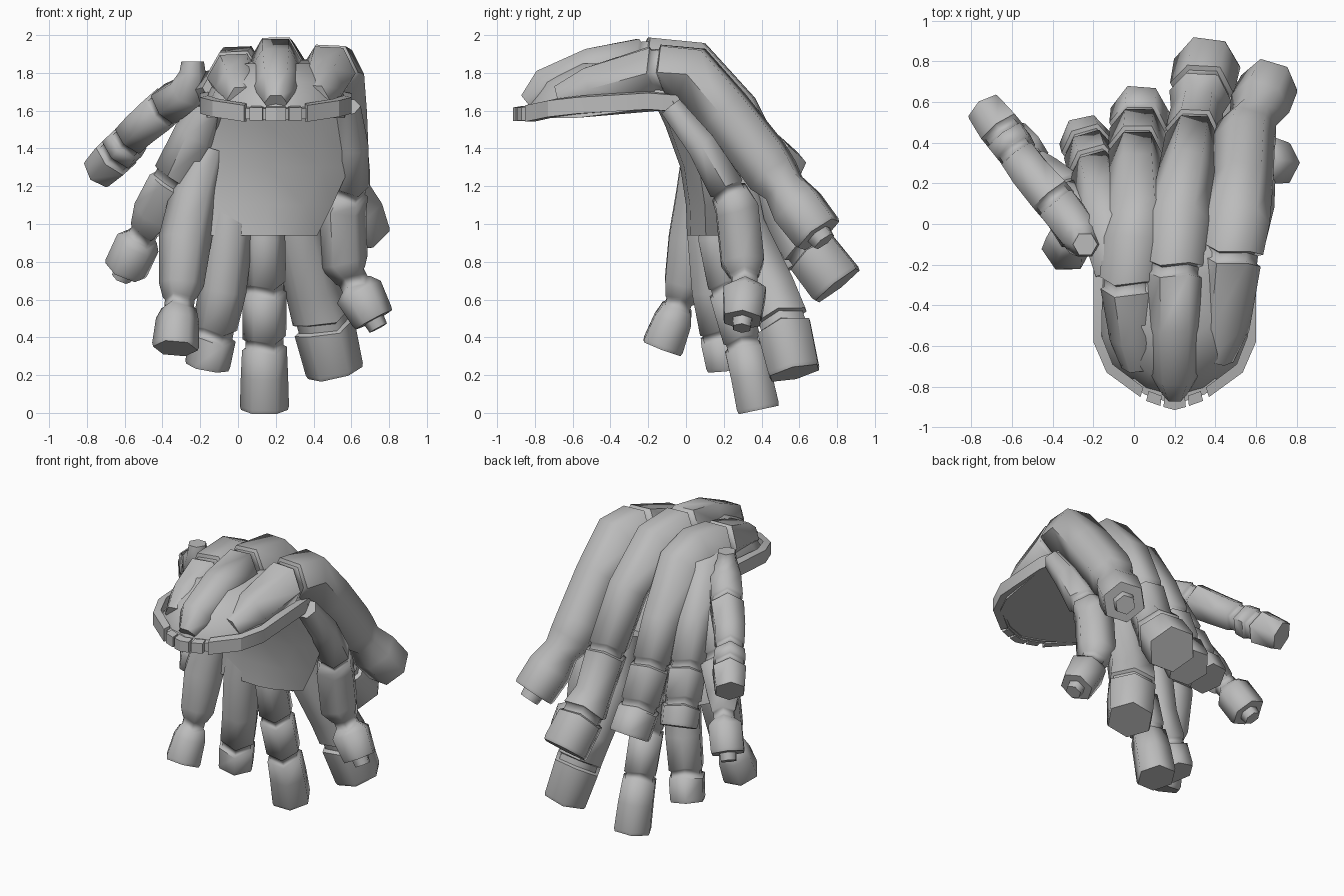
import bpy, bmesh, math
from mathutils import Vector

mat = bpy.data.materials.new("warm_grey")
mat.diffuse_color = (0.5, 0.5, 0.5, 1)


def loft(name, rings, angle=50):
    """Skin a list of equal-length rings and cap both ends."""
    bm = bmesh.new()
    rows = [[bm.verts.new(p) for p in ring] for ring in rings]
    n = len(rows[0])
    for a, b in zip(rows, rows[1:]):
        for i in range(n):
            j = (i + 1) % n
            bm.faces.new((a[i], a[j], b[j], b[i]))
    bm.faces.new(rows[0][::-1])
    bm.faces.new(rows[-1])
    bmesh.ops.recalc_face_normals(bm, faces=bm.faces)
    me = bpy.data.meshes.new(name)
    bm.to_mesh(me)
    bm.free()
    me.materials.append(mat)
    ob = bpy.data.objects.new(name, me)
    bpy.context.collection.objects.link(ob)
    bpy.ops.object.select_all(action='DESELECT')
    ob.select_set(True)
    bpy.context.view_layer.objects.active = ob
    bpy.ops.object.shade_smooth_by_angle(angle=math.radians(angle))
    return ob


def lock(name, path, joints=(), nub=False, sides=6):
    """Hexagonal hair lock along (x, y, z, radius) points, grooved at the joints."""
    pts = [Vector(p[:3]) for p in path]
    rings, u, last = [], Vector((1, 0, 0)), len(pts) - 1

    def ring(c, t, r, jag=0.0):
        rings.append([c + (u * math.cos(a) + t.cross(u) * math.sin(a)) * r
                      + t * (jag if k % 2 else -jag)
                      for k, a in ((k, math.tau * k / sides) for k in range(sides))])

    for i, p in enumerate(pts):
        r = path[i][3]
        t = Vector()
        if i:
            t += (p - pts[i - 1]).normalized()
        if i < last:
            t += (pts[i + 1] - p).normalized()
        t.normalize()
        u = (u - t * u.dot(t)).normalized()
        if i in joints:
            for d, f in ((-.03, 1), (-.02, .87), (.02, .87), (.03, 1.03)):
                ring(p + t * d, t, r * f, 0.01)
        else:
            ring(p, t, r)
        if i == last:                       # lightly bevelled flat tip
            ring(p + t * .02, t, r * .95)
            if nub:
                ring(p + t * .021, t, r * .5)
                ring(p + t * .07, t, r * .45)
    return loft(name, rings, 60.5)


# Long locks running from the brow over the crown and down the back
lock("crown_lock_middle", [(.2, -.84, 1.64, .06), (.2, -.74, 1.72, .12), (.2, -.5, 1.81, .14),
     (.2, -.22, 1.86, .14), (.22, .04, 1.84, .15), (.26, .26, 1.6, .14), (.29, .44, 1.25, .135),
     (.31, .56, .99, .13), (.33, .65, .87, .155), (.36, .79, .69, .165)], (3, 6, 8))
lock("crown_lock_right", [(.4, -.66, 1.66, .09), (.44, -.5, 1.72, .13), (.48, -.15, 1.81, .15),
     (.51, .03, 1.8, .16), (.53, .2, 1.6, .155), (.54, .4, 1.35, .155), (.555, .46, 1.26, .15),
     (.585, .52, 1.19, .12), (.62, .59, 1.09, .15), (.665, .69, .96, .145)], (2,), True)
lock("crown_lock_left", [(.02, -.7, 1.66, .08), (0, -.56, 1.72, .12), (-.02, -.3, 1.78, .145),
     (0, -.08, 1.81, .15), (.02, .05, 1.75, .15), (.01, .24, 1.45, .14), (.01, .36, 1.2, .135),
     (.02, .47, .95, .14), (.03, .56, .79, .145)], (2, 6, 7))
lock("back_lock_left", [(-.08, -.24, 1.72, .11), (-.12, -.02, 1.7, .14), (-.16, .13, 1.45, .13),
     (-.19, .26, 1.2, .13), (-.22, .36, .99, .13), (-.24, .42, .87, .13)], (3, 4))

# Locks flaring out at the sides
lock("left_high_lock", [(-.24, -.1, 1.86, .06), (-.24, -.1, 1.8, .07), (-.26, -.06, 1.7, .11),
     (-.38, .1, 1.62, .115), (-.5, .24, 1.52, .11), (-.57, .34, 1.45, .105), (-.63, .43, 1.38, .115),
     (-.72, .55, 1.29, .105)], (3, 5, 6))
lock("left_mid_lock", [(-.15, -.03, 1.62, .08), (-.22, .03, 1.48, .12), (-.33, .12, 1.24, .13),
     (-.44, .22, 1.06, .12), (-.5, .3, .95, .085), (-.53, .33, .9, .12), (-.59, .39, .77, .12)],
     (2, 4), True)
lock("left_front_lock", [(-.15, .07, 1.4, .1), (-.23, .06, 1.15, .13), (-.28, .03, .92, .14),
     (-.3, -.01, .68, .12), (-.31, -.04, .58, .09), (-.32, -.07, .49, .115), (-.33, -.12, .36, .125)],
     (4,))
lock("right_front_lock", [(.58, -.08, 1.62, .07), (.6, .08, 1.42, .09), (.58, .22, 1.18, .11),
     (.55, .27, 1.08, .13), (.56, .3, .8, .13), (.61, .31, .7, .09), (.64, .31, .64, .13),
     (.71, .3, .51, .115)], (2, 5), True)

# Straight hanging locks under the back
lock("lower_lock_left", [(0, .14, 1.3, .12), (-.05, .12, .95, .13), (-.08, .14, .65, .125),
     (-.13, .18, .42, .12), (-.16, .21, .26, .12)], (3,))
lock("lower_lock_middle", [(.14, .2, 1.2, .11), (.14, .16, .92, .11), (.14, .22, .66, .115),
     (.14, .3, .37, .115), (.14, .345, .2, .125), (.14, .38, .035, .13)], (2, 3))
lock("lower_lock_right", [(.3, .25, 1.3, .12), (.32, .3, .98, .14), (.4, .45, .65, .15),
     (.45, .51, .48, .16), (.51, .57, .23, .155)], (3,))

# Inner hair backing, spreading into the hanging locks
rows = [(1.65, -.13, .58, -.17, 0), (1.52, -.15, .59, -.11, .08), (1.3, -.22, .59, -.03, .18),
        (1.1, -.31, .5, 0, .24), (.94, -.37, .42, .005, .26)]
loft("hair_backing", [[(x0, f + .1, z), (x0 + .15, f + .02, z), (.16, f, z), (x1 - .15, f + .02, z),
     (x1, f + .1, z), (x1 - .1, b, z), (x0 + .1, b, z)] for z, x0, x1, f, b in rows])

# Scalp: flat underside, domed top filling the gaps between the crown locks
outline = [(.4, .02), (.4, -.22), (.38, -.58), (.32, -.71), (.15, -.84), (0, -.88)]
outline += [(-x, y) for x, y in outline[-2::-1]]


def scalp_ring(s, z, slope):
    return [(.2 + x * s, -.3 + (y + .3) * s, z + slope * min(.4, max(0, y + .6))) for x, y in outline]


loft("scalp", [scalp_ring(.96, 1.56, .13), scalp_ring(.93, 1.63, .08), scalp_ring(.8, 1.75, .05),
               scalp_ring(.5, 1.85, .05)])

# Brow band: a U-shaped strip cut into pieces by narrow recessed gaps
band = [(.37, -.01, 1.64), (.4, -.2, 1.655), (.4, -.58, 1.632), (.335, -.73, 1.615), (.15, -.865, 1.587)]


def strip(name, points, height, inset, width=.05):
    rings = []
    for p in points:
        p = Vector(p)
        d = Vector((p.x - .2, p.y + .3, 0)).normalized()
        o, i, h = p - d * inset, p - d * width, Vector((0, 0, height))
        rings.append([o - h, o + h * .8, i + h, i - h])
    loft(name, rings, 30)


for side, s in (("right", 1), ("left", -1)):
    full = [Vector((.2 + s * x, y, z)) for x, y, z in band]
    strip("brow_band_" + side, full[:-1] + [full[3].lerp(full[4], .9)], .048, 0)
    strip("brow_piece_" + side, [full[4] - Vector((s * .01, .005, 0)),
                                 Vector((.2 + s * .07, -.895, 1.585))], .038, 0)
strip("brow_piece_middle", [(.2 + x, y, 1.585) for x, y in ((.055, -.9), (0, -.915), (-.055, -.9))],
      .04, 0)
strip("brow_band_core", [(.42, -.8, 1.59), (.35, -.85, 1.587), (.2, -.9, 1.585), (.05, -.85, 1.587),
                         (-.02, -.8, 1.59)], .032, .012)
